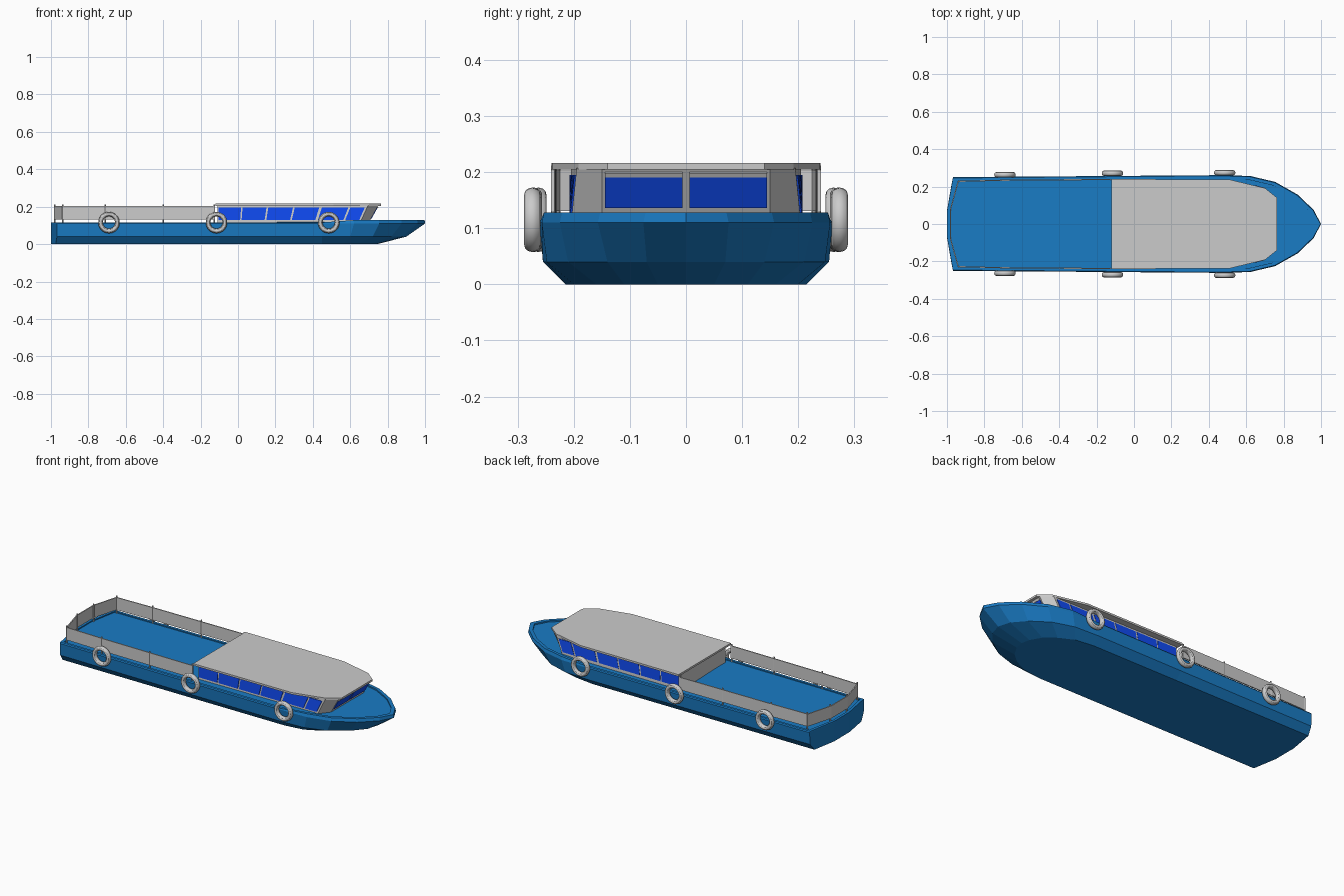
import bpy, bmesh, math
from mathutils import Vector

if "Cube" in bpy.data.objects:
    bpy.data.objects.remove(bpy.data.objects["Cube"])


def material(name, color):
    m = bpy.data.materials.new(name)
    m.diffuse_color = (*color, 1)
    m.use_nodes = True
    m.node_tree.nodes["Principled BSDF"].inputs["Base Color"].default_value = m.diffuse_color
    return m


HULL_BLUE = material("hull_blue", (0.01, 0.2, 0.56))
GLASS_BLUE = material("glass_blue", (0.005, 0.07, 0.9))


def make(name, bm, mat=None):
    bmesh.ops.recalc_face_normals(bm, faces=bm.faces)
    me = bpy.data.meshes.new(name)
    bm.to_mesh(me)
    bm.free()
    ob = bpy.data.objects.new(name, me)
    bpy.context.collection.objects.link(ob)
    if mat:
        me.materials.append(mat)
    return ob


def full_ring(half):
    """Mirror a half outline (x, y, z) across the centre line into a closed ring."""
    return ([(x, -y, z) for x, y, z in half] +
            [(x, y, z) for x, y, z in reversed(half) if y > 0])


def loft(name, rings, mat=None):
    bm = bmesh.new()
    vs = [[bm.verts.new(p) for p in r] for r in rings]
    n = len(vs[0])
    for a, b in zip(vs, vs[1:]):
        for i in range(n):
            j = (i + 1) % n
            bm.faces.new((a[i], a[j], b[j], b[i]))
    bm.faces.new(vs[0])
    bm.faces.new(vs[-1])
    return make(name, bm, mat)


# Hull: bottom, chine, sheer, rim and sunken deck outlines
bottom = [(-1, .07), (-.975, .215), (-.1, .215), (.45, .215), (.56, .2),
          (.64, .16), (.70, .11), (.735, .05), (.745, 0)]
chine = [(-1, .07), (-.968, .246), (-.1, .252), (.45, .255), (.6, .248),
         (.72, .21), (.82, .14), (.88, .07), (.9, 0)]
sheer = [(-1, .07), (-.968, .25), (-.1, .257), (.45, .261), (.62, .257),
         (.755, .225), (.875, .157), (.96, .076), (1, 0)]


def level(pts, z, rise=0.0):
    return [(x, y, z + rise * min(max((x - .45) / .17, 0), 1)) for x, y in pts]


rim = [(x - .002 if x > .5 else x, max(y - .004, 0)) for x, y in sheer]
inner = [(-.985, .065), (-.953, .232), (-.1, .238), (.45, .241), (.615, .236),
         (.743, .206), (.855, .143), (.935, .068), (.972, 0)]
loft("hull", [full_ring(r) for r in (
    level(bottom, 0), level(chine, .04), level(sheer, .11), level(rim, .116, .012),
    level(inner, .116, .012), level(inner, .11, .01))], HULL_BLUE)

# Cabin walls, leaning forward at the front
Z0, Z1 = .108, .207
low = [(-.11, .205, Z0), (.65, .205, Z0), (.695, .15, Z0)]
high = [(-.11, .205, Z1), (.695, .195, Z1), (.75, .15, Z1)]
loft("cabin", [full_ring(low), full_ring(high)])

# Roof slab
roof = [(-.12, .24), (.51, .238), (.70, .192), (.765, .14)]
loft("roof", [full_ring(level(roof, z)) for z in (.205, .216)])


def wall_panel(name, a, b, c, d, u0, u1, v0, v1, offset, mat=None):
    """Thin plate on the wall a-b (bottom) / d-c (top), pushed out by offset."""
    a, b, c, d = map(Vector, (a, b, c, d))
    n = (b - a).cross(d - a).normalized()
    if n.dot((a + c) / 2 - Vector((.3, 0, .15))) < 0:
        n = -n

    def at(u, v):
        return a.lerp(b, u).lerp(d.lerp(c, u), v)
    q = [at(u0, v0), at(u1, v0), at(u1, v1), at(u0, v1)]
    return loft(name, [[p - n * .003 for p in q], [p + n * offset for p in q]], mat)


# Side windows and front windows
panes = [(.008, .158), (.168, .328), (.34, .505), (.517, .68), (.698, .875), (.888, .985)]
for s, side in ((-1, "right"), (1, "left")):
    def m(p):
        return (p[0], p[1] * s, p[2])
    for i, (u0, u1) in enumerate(panes):
        wall_panel(f"side_window_{side}_{i}", m(low[0]), m(low[1]), m(high[1]), m(high[0]),
                   u0, u1, .2, .88, .003, GLASS_BLUE)
    centre = [(low[2][0], 0, Z0), (high[2][0], 0, Z1)]
    front = (centre[0], m(low[2]), m(high[2]), centre[1])
    wall_panel(f"front_window_{side}", *front, .04, .96, .3, .85, .003, GLASS_BLUE)
    wall_panel(f"front_window_header_{side}", *front, .04, .96, .86, .93, .005)


# Railing: raised solid panels running round the stern
def rail_path(inset):
    h = [(-.122, .241 - inset), (-.7, .237 - inset), (-.942 + inset * .8, .231 - inset),
         (-.985 + inset, .075)]
    return [(x, -y) for x, y in h] + [(x, y) for x, y in reversed(h)]


bm = bmesh.new()
sections = []
for (xo, yo), (xi, yi) in zip(rail_path(0), rail_path(.006)):
    sections.append([bm.verts.new(p) for p in
                     ((xo, yo, .131), (xo, yo, .203), (xi, yi, .203), (xi, yi, .131))])
for a, b in zip(sections, sections[1:]):
    for i in range(4):
        j = (i + 1) % 4
        bm.faces.new((a[i], a[j], b[j], b[i]))
bm.faces.new(sections[0])
bm.faces.new(sections[-1])
make("railing_panel", bm)

# Railing posts
bm = bmesh.new()
for x, y in ((-.979, .075), (-.938, .228), (-.71, .234), (-.4, .236), (-.127, .237)):
    for s in (-1, 1):
        r = bmesh.ops.create_cone(bm, cap_ends=True, segments=8, radius1=.004,
                                  radius2=.004, depth=.104)
        bmesh.ops.translate(bm, verts=r["verts"], vec=(x, y * s, .16))
make("railing_posts", bm)

# Ring fenders hung along both sides
for i, (x, y) in enumerate(((-.69, .263), (-.115, .271), (.485, .274))):
    for s, side in ((-1, "right"), (1, "left")):
        bpy.ops.mesh.primitive_torus_add(
            major_segments=28, minor_segments=12, major_radius=.045, minor_radius=.0125,
            location=(x, y * s, .115), rotation=(math.pi / 2, 0, 0))
        ob = bpy.context.object
        ob.name = f"fender_{side}_{i}"
        ob.scale.z = 1.15
        bpy.ops.object.shade_smooth_by_angle()
